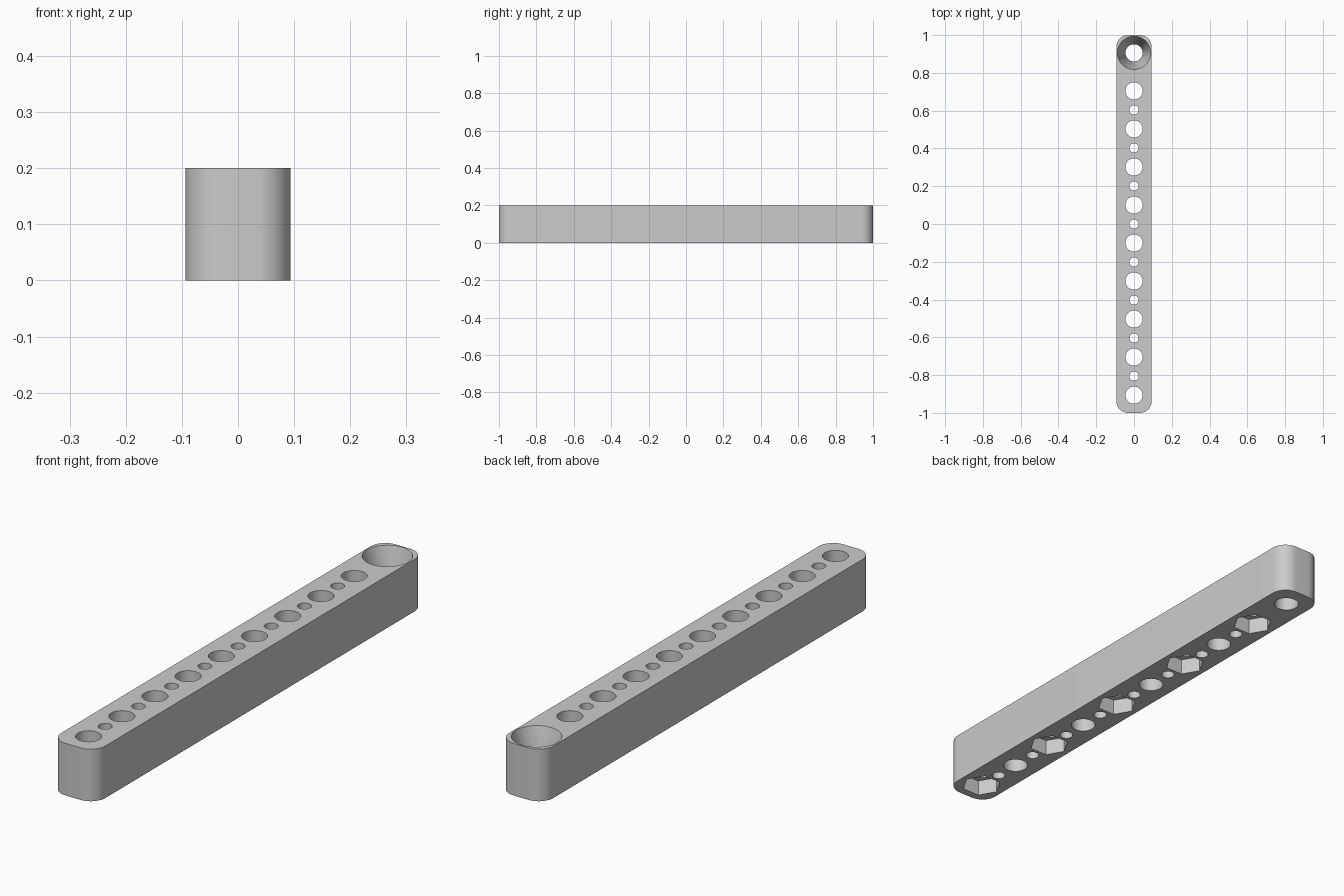
import bpy, bmesh, math
from mathutils import Matrix

cube = bpy.data.objects.get("Cube")
if cube:
    bpy.data.objects.remove(cube, do_unlink=True)

HALF_W, HEIGHT, CORNER = 0.0935, 0.2, 0.062
END, COUNT = 0.906, 10
STEP = 2 * END / (COUNT - 1)

grey = bpy.data.materials.new("plain grey")
grey.use_nodes = True
colour = (0.6, 0.6, 0.6, 1)
grey.diffuse_color = colour
grey.node_tree.nodes["Principled BSDF"].inputs["Base Color"].default_value = colour


def make_object(name, bm):
    mesh = bpy.data.meshes.new(name)
    bmesh.ops.recalc_face_normals(bm, faces=bm.faces)
    bm.to_mesh(mesh)
    bm.free()
    mesh.materials.append(grey)
    obj = bpy.data.objects.new(name, mesh)
    bpy.context.collection.objects.link(obj)
    return obj


def add_cone(bm, y, z0, z1, r0, r1, sides=48):
    """Upright cone or cylinder on the centre line, between two heights."""
    bmesh.ops.create_cone(
        bm, cap_ends=True, segments=sides, radius1=r0, radius2=r1,
        depth=z1 - z0, matrix=Matrix.Translation((0, y, (z0 + z1) / 2)))


def cut(target, cutter):
    cutter.hide_render = True
    mod = target.modifiers.new("cut", "BOOLEAN")
    mod.operation = "DIFFERENCE"
    mod.solver = "EXACT"
    mod.object = cutter
    bpy.context.view_layer.objects.active = target
    bpy.ops.object.modifier_apply(modifier=mod.name)
    bpy.data.objects.remove(cutter, do_unlink=True)


# Bar: box with rounded upright edges
bm = bmesh.new()
bmesh.ops.create_cube(bm, size=1)
bmesh.ops.scale(bm, vec=(2 * HALF_W, 2, HEIGHT), verts=bm.verts)
bmesh.ops.translate(bm, vec=(0, 0, HEIGHT / 2), verts=bm.verts)
upright = [e for e in bm.edges
           if abs(e.verts[0].co.z - e.verts[1].co.z) > HEIGHT / 2]
bmesh.ops.bevel(bm, geom=upright, offset=CORNER, segments=12,
                profile=0.5, affect="EDGES")
bar = make_object("perforated_bar", bm)

# Through holes: large ones in a row, small ones between them
bm = bmesh.new()
for i in range(COUNT):
    y = -END + i * STEP
    add_cone(bm, y, -0.1, 0.3, 0.0455, 0.0455)
    if i < COUNT - 2:
        add_cone(bm, y + STEP / 2, -0.1, 0.3, 0.0245, 0.0245, 32)
cut(bar, make_object("hole_cutter", bm))

# Hexagonal nut pockets underneath every second hole, funnel at the back
bm = bmesh.new()
for i in range(0, COUNT, 2):
    # the first corner of the hexagon lies on the y axis, so turn it to x
    ring = bmesh.ops.create_cone(
        bm, cap_ends=True, segments=6, radius1=0.0735, radius2=0.0735,
        depth=0.124, matrix=Matrix.Translation((0, -END + i * STEP, 0)))
    verts = ring["verts"]
    on_x = any(abs(v.co.x) > 0.07 for v in verts)
    if not on_x:
        bmesh.ops.rotate(bm, verts=verts, cent=(0, -END + i * STEP, 0),
                         matrix=Matrix.Rotation(math.pi / 6, 3, "Z"))
slope = (0.088 - 0.0455) / 0.15
add_cone(bm, END, HEIGHT - 0.17, HEIGHT + 0.01,
         0.088 - slope * 0.17, 0.088 + slope * 0.01, 64)
cut(bar, make_object("pocket_cutter", bm))

# Smooth curved walls, keep rims sharp
bpy.ops.object.select_all(action="DESELECT")
bar.select_set(True)
bpy.context.view_layer.objects.active = bar
bpy.ops.object.shade_smooth_by_angle(angle=math.radians(30))
